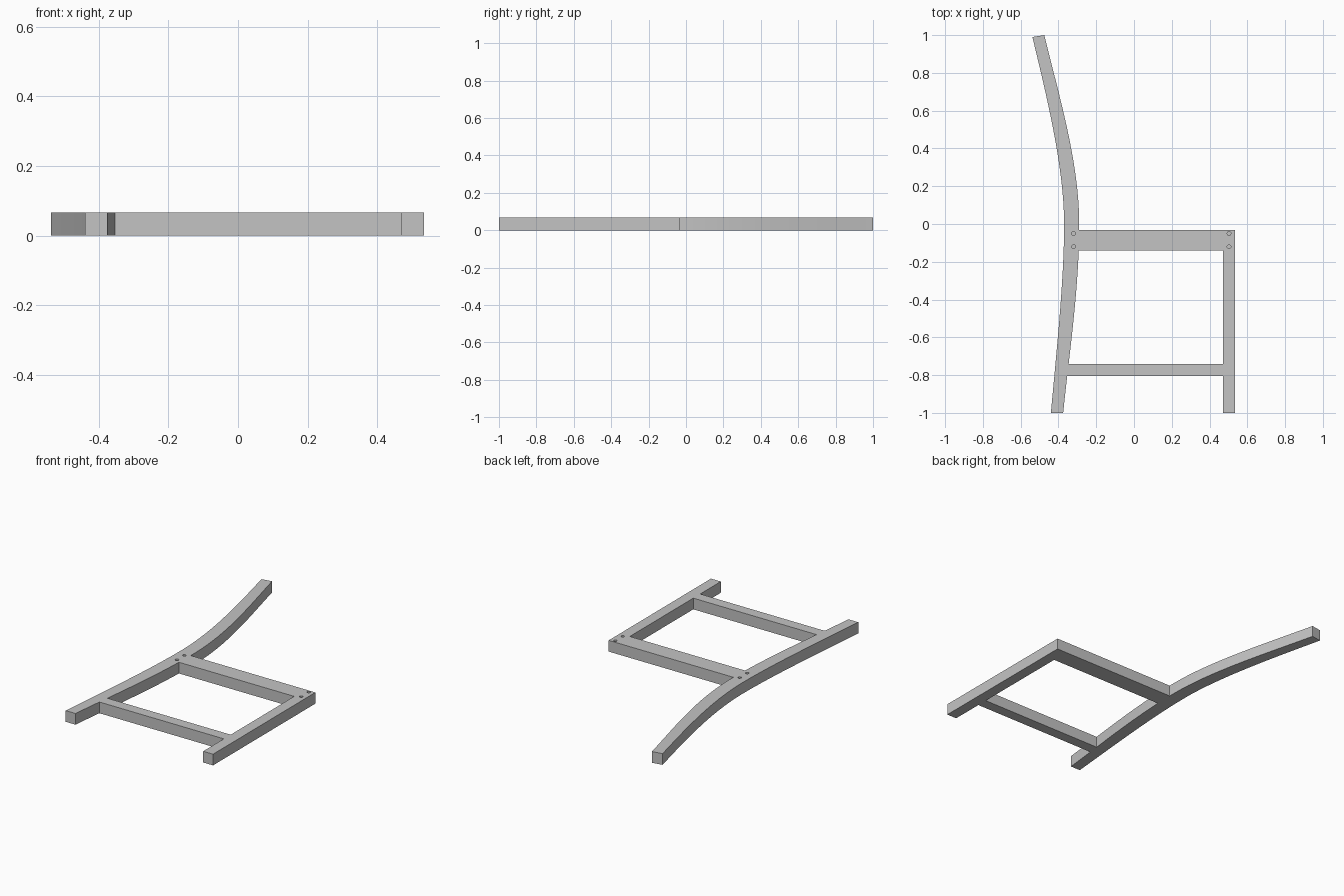
import bpy, bmesh, math
from mathutils import Vector
from mathutils.geometry import interpolate_bezier

THICK = 0.067

cube = bpy.data.objects.get("Cube")
if cube:
    bpy.data.objects.remove(cube, do_unlink=True)

grey = bpy.data.materials.new("plain_grey")
grey.use_nodes = True
grey.diffuse_color = (0.55, 0.55, 0.55, 1)
grey.node_tree.nodes["Principled BSDF"].inputs["Base Color"].default_value = (0.55, 0.55, 0.55, 1)


def prism(name, outline, z0=0.0, z1=THICK):
    """Extrude a counter-clockwise outline from z0 up to z1."""
    bm = bmesh.new()
    base = bm.faces.new([bm.verts.new((x, y, z0)) for x, y in outline])
    top = bmesh.ops.extrude_face_region(bm, geom=[base])["geom"]
    verts = [g for g in top if isinstance(g, bmesh.types.BMVert)]
    bmesh.ops.translate(bm, verts=verts, vec=(0, 0, z1 - z0))
    bmesh.ops.recalc_face_normals(bm, faces=bm.faces[:])
    mesh = bpy.data.meshes.new(name)
    bm.to_mesh(mesh)
    bm.free()
    mesh.materials.append(grey)
    obj = bpy.data.objects.new(name, mesh)
    bpy.context.collection.objects.link(obj)
    return obj


def curve(*points, steps=17):
    a, b, c, d = [Vector((x, y, 0)) for x, y in points]
    return [(p.x, p.y) for p in interpolate_bezier(a, b, c, d, steps)]


def activate(obj):
    bpy.ops.object.select_all(action='DESELECT')
    obj.select_set(True)
    bpy.context.view_layer.objects.active = obj


# Back leg: lower and upper curves on the inner and outer edges
inner = curve((-0.375, -1), (-0.345, -0.7), (-0.29, -0.35), (-0.29, 0))
inner += curve((-0.29, 0), (-0.29, 0.33), (-0.40, 0.69), (-0.475, 1))[1:]
outer = curve((-0.44, -1), (-0.41, -0.67), (-0.37, -0.3), (-0.37, 0))
outer += curve((-0.37, 0), (-0.37, 0.3), (-0.463, 0.68), (-0.538, 0.99))[1:]
back_leg = prism("back_leg", inner + outer[::-1])


def inner_x(y):
    """Position of the back leg's inner edge at a given y."""
    for (xa, ya), (xb, yb) in zip(inner, inner[1:]):
        if ya <= y <= yb:
            return xa + (xb - xa) * (y - ya) / (yb - ya)


def crossbar(name, y0, y1, right):
    """Bar whose left end fits against the curved back leg."""
    return prism(name, [(inner_x(y0), y0), (right, y0), (right, y1), (inner_x(y1), y1)])


# Rail, stretcher and front leg
rail = crossbar("seat_rail", -0.14, -0.033, 0.535)
crossbar("lower_stretcher", -0.805, -0.74, 0.47)
prism("front_leg", [(0.47, -1), (0.535, -1), (0.535, -0.14), (0.47, -0.14)])

# Blind dowel holes at both ends of the rail
for target, x in ((back_leg, -0.32), (rail, 0.503)):
    for y in (-0.05, -0.12):
        ring = [(x + 0.01 * math.cos(i * math.tau / 24),
                 y + 0.01 * math.sin(i * math.tau / 24)) for i in range(24)]
        cutter = prism("hole_cutter", ring, 0.02, THICK + 0.02)
        cutter.hide_render = True
        mod = target.modifiers.new("dowel_hole", 'BOOLEAN')
        mod.operation = 'DIFFERENCE'
        mod.solver = 'EXACT'
        mod.object = cutter
        activate(target)
        bpy.ops.object.modifier_apply(modifier=mod.name)
        bpy.data.objects.remove(cutter, do_unlink=True)

# Smooth the curved sides and holes, keep the corners crisp
for obj in (back_leg, rail):
    activate(obj)
    bpy.ops.object.shade_smooth_by_angle(angle=math.radians(30))
